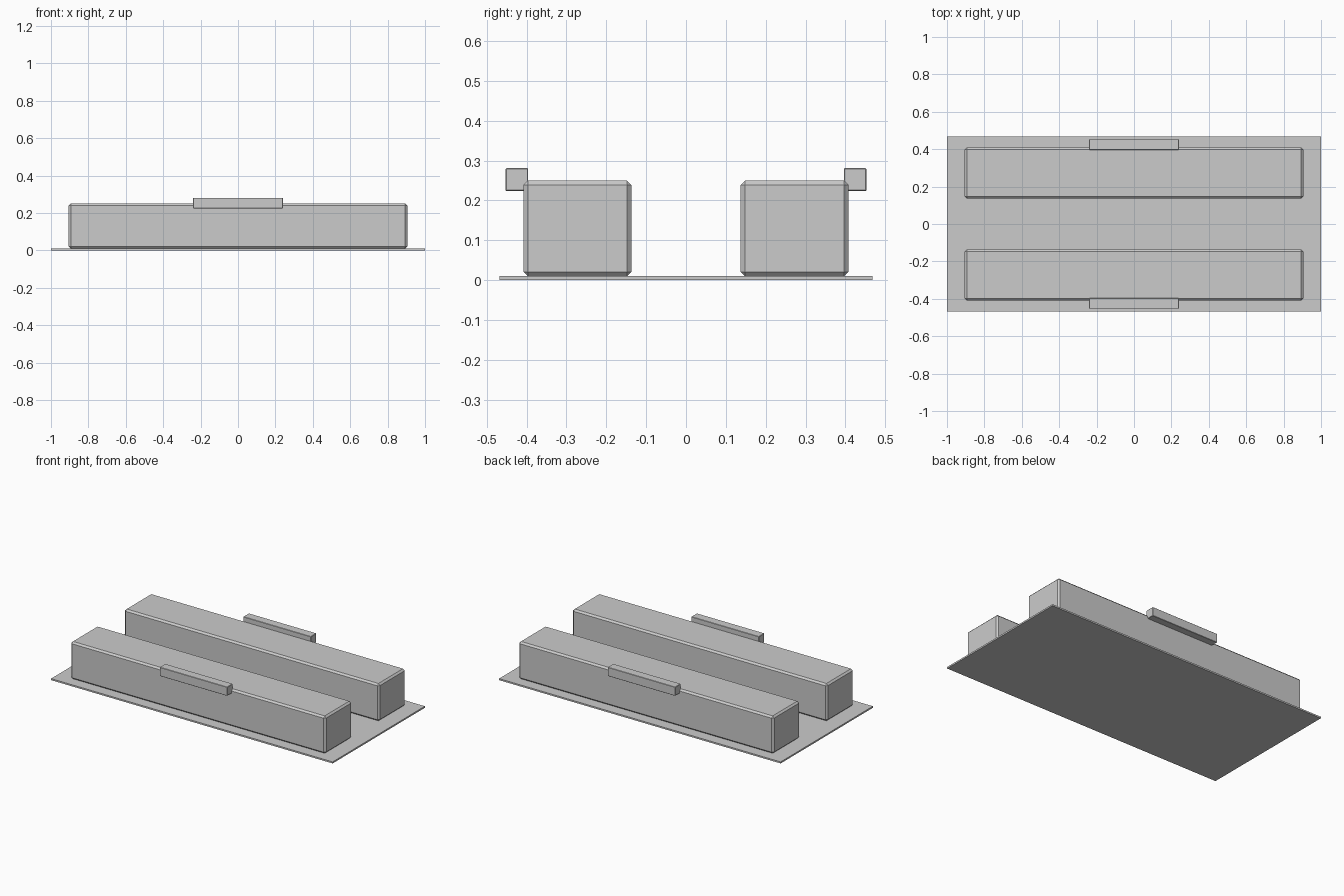
import bpy

cube = bpy.data.objects.get("Cube")
if cube:
    bpy.data.objects.remove(cube, do_unlink=True)

# One plain grey for every part
grey = bpy.data.materials.new("light_grey")
grey.use_nodes = True
colour = (0.6, 0.6, 0.6, 1)
grey.diffuse_color = colour
grey.node_tree.nodes["Principled BSDF"].inputs["Base Color"].default_value = colour


def box(name, low, high, bevel=0.0):
    """Box between two corners, with optional chamfered edges."""
    centre = [(a + b) / 2 for a, b in zip(low, high)]
    bpy.ops.mesh.primitive_cube_add(size=1, location=centre)
    obj = bpy.context.object
    obj.name = name
    obj.scale = [b - a for a, b in zip(low, high)]
    bpy.ops.object.transform_apply(location=False, rotation=False, scale=True)
    obj.data.materials.append(grey)
    if bevel:
        mod = obj.modifiers.new("chamfer", "BEVEL")
        mod.width = bevel
        mod.segments = 1
    return obj


# Thin base sheet
box("base_plate", (-1, -0.468, 0), (1, 0.468, 0.01))

# Long chamfered blocks, each with a small bar on its outer top edge
for side, s in (("front", -1), ("back", 1)):
    y0, y1 = sorted((s * 0.137, s * 0.408))
    box(side + "_block", (-0.905, y0, 0.01), (0.905, y1, 0.25), 0.011)
    y0, y1 = sorted((s * 0.396, s * 0.453))
    box(side + "_bar", (-0.24, y0, 0.224), (0.24, y1, 0.281), 0.002)
